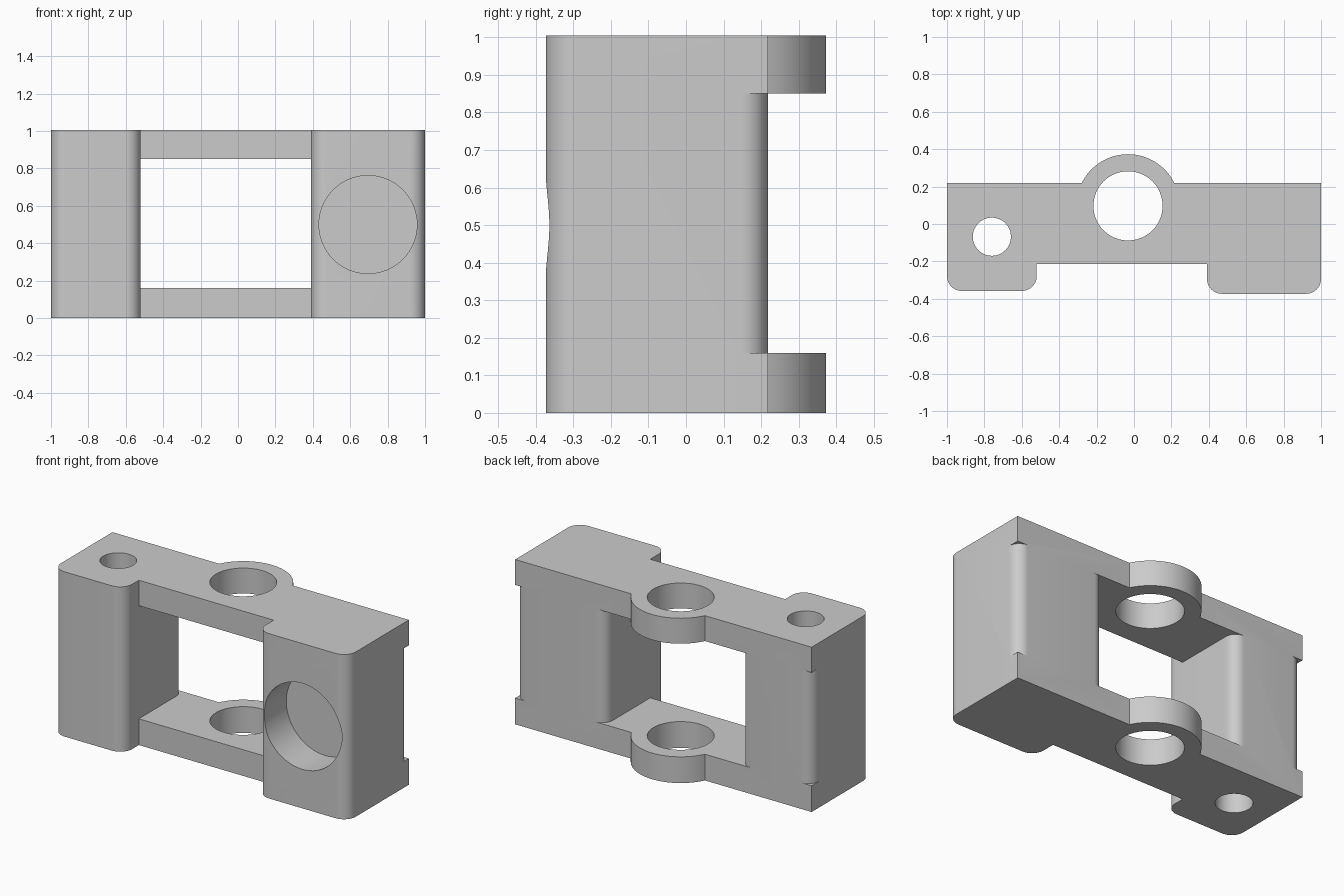
import bpy, bmesh, math
from mathutils import Matrix

if "Cube" in bpy.data.objects:
    bpy.data.objects.remove(bpy.data.objects["Cube"])

H = 1.005                 # overall height
Z0, Z1 = 0.16, 0.85       # window bottom and top
BACK = 0.218              # rear face
R = 0.08                  # front corner radius
RB = 0.07                 # rear corner radius


def arc(cx, cy, r, a0, a1, n=12):
    """Points along an arc, angles in degrees."""
    return [(cx + r * math.cos(math.radians(a0 + (a1 - a0) * i / n)),
             cy + r * math.sin(math.radians(a0 + (a1 - a0) * i / n)))
            for i in range(n + 1)]


def prism(name, pts, z0, z1, matrix=None):
    """Extrude an outline from z0 to z1."""
    bm = bmesh.new()
    face = bm.faces.new([bm.verts.new((x, y, z0)) for x, y in pts])
    top = bmesh.ops.extrude_face_region(bm, geom=[face])["geom"]
    bmesh.ops.translate(bm, vec=(0, 0, z1 - z0),
                        verts=[v for v in top if isinstance(v, bmesh.types.BMVert)])
    if matrix:
        bmesh.ops.transform(bm, matrix=matrix, verts=bm.verts)
    bmesh.ops.recalc_face_normals(bm, faces=bm.faces)
    mesh = bpy.data.meshes.new(name)
    bm.to_mesh(mesh)
    bm.free()
    obj = bpy.data.objects.new(name, mesh)
    bpy.context.collection.objects.link(obj)
    return obj


def circle(cx, cy, r, n=64):
    return arc(cx, cy, r, 0, 360, n)[:-1]


def cut(target, cutter):
    """Subtract the cutter and remove it."""
    mod = target.modifiers.new("cut", 'BOOLEAN')
    mod.operation = 'DIFFERENCE'
    mod.solver = 'EXACT'
    mod.object = cutter
    cutter.hide_render = True
    bpy.context.view_layer.objects.active = target
    bpy.ops.object.modifier_apply(modifier=mod.name)
    bpy.data.objects.remove(cutter, do_unlink=True)


# Body outline: two front feet, recessed middle and a round boss at the back
bx, by, br = -0.032, 0.097, 0.276
ang = math.degrees(math.asin((BACK - by) / br))
lf, rf, mid = -0.358, -0.373, -0.213
outline = [(-1, BACK)]
outline += arc(-1 + R, lf + R, R, 180, 270)
outline += arc(-0.52 - R, lf + R, R, 270, 360)
outline += [(-0.52, mid), (0.39, mid)]
outline += arc(0.39 + R, rf + R, R, 180, 270)
outline += arc(1 - R, rf + R, R, 270, 360)
outline += [(1, BACK)]
outline += arc(bx, by, br, ang, 180 - ang, 32)
body = prism("bracket_body", outline, 0, H)

# Window through the middle, with rounded rear edges
window = [(-0.52, -0.6), (0.39, -0.6)]
window += arc(0.39 + RB, BACK - RB, RB, 180, 90)
window += [(0.39 + RB, 0.5), (-0.52 - RB, 0.5)]
window += arc(-0.52 - RB, BACK - RB, RB, 90, 0)
cut(body, prism("window_cutter", window, Z0, Z1))

# Rounded outer rear corners between the bars
for s in (-1, 1):
    corner = [(s * x, y) for x, y in arc(1 - RB, BACK - RB, RB, 0, 90)]
    corner += [(s * (1 - RB), BACK + 0.05), (s * 1.05, BACK + 0.05),
               (s * 1.05, BACK - RB)]
    cut(body, prism("corner_cutter", corner, Z0, Z1))

# Vertical holes: boss bore and small side bore
cut(body, prism("boss_bore_cutter", circle(bx, by, 0.185), -0.2, H + 0.2))
cut(body, prism("side_bore_cutter", circle(-0.76, -0.068, 0.102), -0.2, H + 0.2))

# Blind round pocket in the front of the right block
pocket = prism("pocket_cutter", circle(0, 0, 0.262), 0, 0.5,
               Matrix.Translation((0.695, rf + 0.22, 0.5)) @ Matrix.Rotation(math.pi / 2, 4, 'X'))
cut(body, pocket)

# Colour and shading
grey = bpy.data.materials.new("light grey")
grey.diffuse_color = (0.6, 0.6, 0.6, 1)
grey.use_nodes = True
grey.node_tree.nodes["Principled BSDF"].inputs["Base Color"].default_value = grey.diffuse_color
body.data.materials.clear()
body.data.materials.append(grey)
for p in body.data.polygons:
    p.material_index = 0
bpy.ops.object.select_all(action='DESELECT')
body.select_set(True)
bpy.context.view_layer.objects.active = body
bpy.ops.object.shade_smooth_by_angle(angle=math.radians(30))
